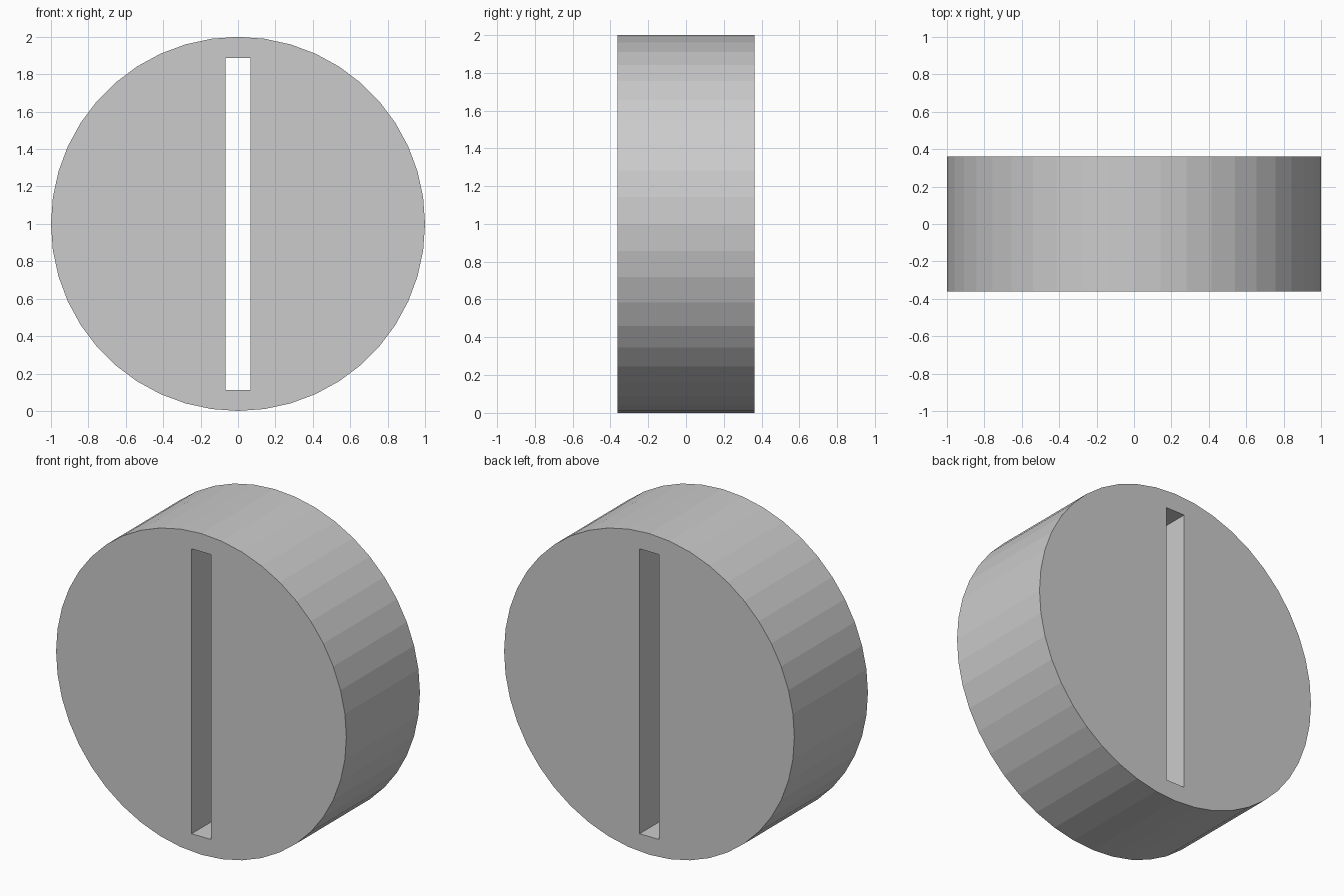
import bpy, bmesh
from math import sin, cos, tau
from mathutils import Vector

if "Cube" in bpy.data.objects:
    bpy.data.objects.remove(bpy.data.objects["Cube"])

SIDES = 44
RADIUS, HALF_DEPTH, CENTRE_Z = 1.0, 0.362, 1.0
SLOT_X, SLOT_Z = 0.066, 0.887


def add_loop(bm, points):
    verts = [bm.verts.new((x, -HALF_DEPTH, CENTRE_Z + z)) for x, z in points]
    return [bm.edges.new((verts[i - 1], verts[i])) for i in range(len(verts))]


bm = bmesh.new()

# Round outline and slot outline on the front plane
rim = add_loop(bm, [(RADIUS * cos(tau * i / SIDES), RADIUS * sin(tau * i / SIDES))
                    for i in range(SIDES)])
slot = add_loop(bm, [(-SLOT_X, -SLOT_Z), (SLOT_X, -SLOT_Z),
                     (SLOT_X, SLOT_Z), (-SLOT_X, SLOT_Z)])

# Fill between the outlines, then extrude to the back, keeping the front
bmesh.ops.triangle_fill(bm, edges=rim + slot, use_beauty=True, normal=Vector((0, -1, 0)))
result = bmesh.ops.extrude_face_region(bm, geom=bm.faces[:], use_keep_orig=True)
back = [g for g in result["geom"] if isinstance(g, bmesh.types.BMVert)]
bmesh.ops.translate(bm, verts=back, vec=(0, 2 * HALF_DEPTH, 0))
bmesh.ops.recalc_face_normals(bm, faces=bm.faces[:])

# Slotted disc
mesh = bpy.data.meshes.new("slotted_disc")
bm.to_mesh(mesh)
bm.free()
disc = bpy.data.objects.new("slotted_disc", mesh)
bpy.context.collection.objects.link(disc)
